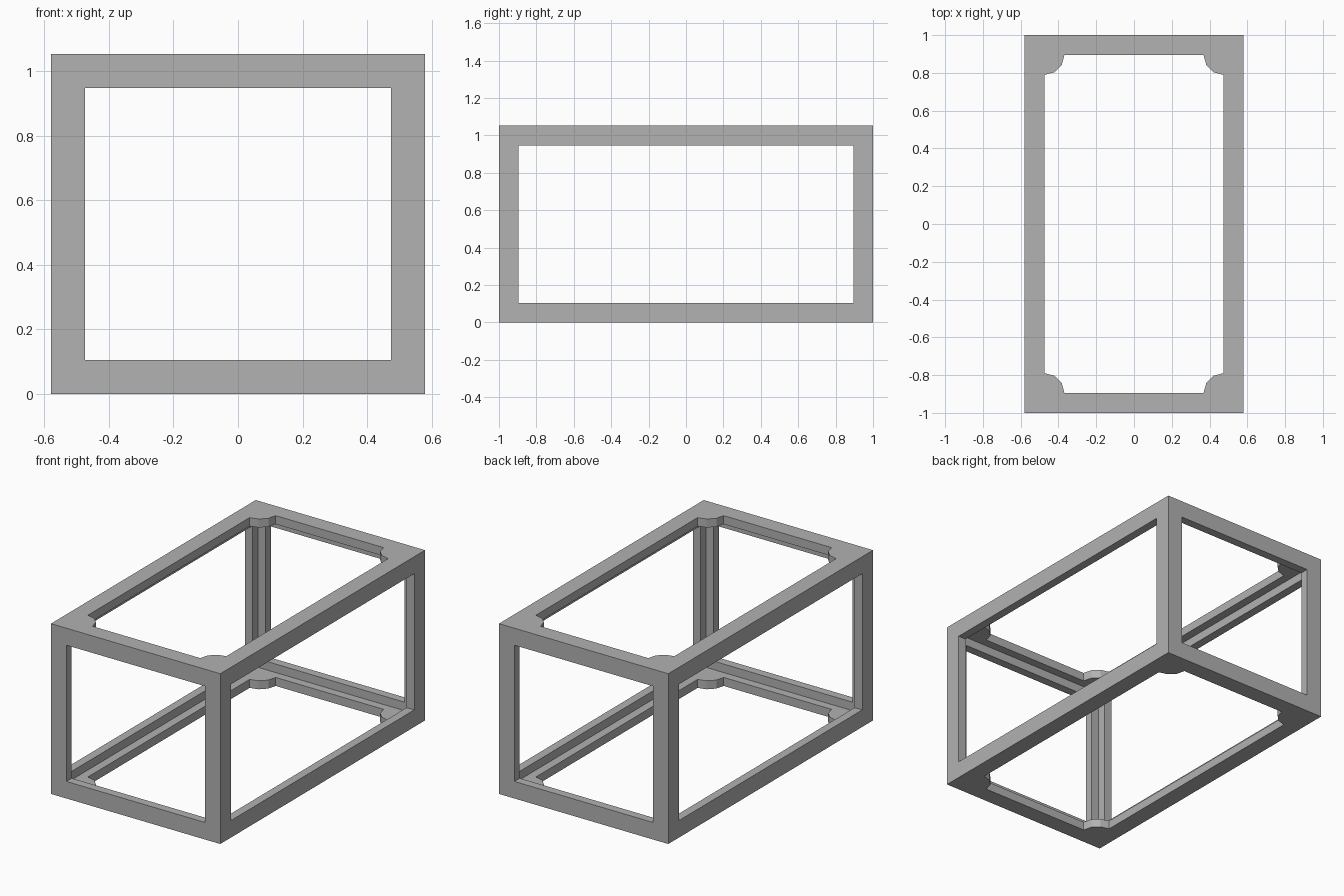
import bpy, math

if "Cube" in bpy.data.objects:
    bpy.data.objects.remove(bpy.data.objects["Cube"])

U = 2 / 19                       # bar width
T = U / 2                        # wall thickness of the angle bars
X, Y, H = 5.5 * U, 9.5 * U, 10 * U   # half width, half length, height

grey = bpy.data.materials.new("plain_grey")
grey.diffuse_color = (0.445, 0.445, 0.445, 1)
grey.use_nodes = True
grey.node_tree.nodes["Principled BSDF"].inputs["Base Color"].default_value = grey.diffuse_color


def prism(name, outline, z0, z1):
    """Closed solid from a counterclockwise outline, z0 to z1."""
    n = len(outline)
    verts = [(x, y, z) for z in (z0, z1) for x, y in outline]
    faces = [list(range(n))[::-1], list(range(n, 2 * n))]
    faces += [[i, (i + 1) % n, n + (i + 1) % n, n + i] for i in range(n)]
    mesh = bpy.data.meshes.new(name)
    mesh.from_pydata(verts, [], faces)
    mesh.update()
    mesh.materials.append(grey)
    obj = bpy.data.objects.new(name, mesh)
    bpy.context.scene.collection.objects.link(obj)
    return obj


def rect(x, y):
    return [(-x, -y), (x, -y), (x, y), (-x, y)]


# Top and bottom opening: rectangle with rounded gussets bulging in at each corner
opening = []
for sx, sy in ((-1, -1), (1, -1), (1, 1), (-1, 1)):
    arc = [(sx * (X - U - U * math.cos(math.radians(a))),
            sy * (Y - U - U * math.sin(math.radians(a)))) for a in (90, 60, 30, 0)]
    opening += arc if sx * sy > 0 else arc[::-1]

# Outer block hollowed into a frame of angle bars
frame = prism("angle_bar_frame", rect(X, Y), 0, H)
cutters = [
    prism("cavity_cutter", rect(X - T, Y - T), T, H - T),
    prism("side_window_cutter", rect(X + U, Y - U), U, H - U),
    prism("end_window_cutter", rect(X - U, Y + U), U, H - U),
    prism("top_bottom_cutter", opening, -U, H + U),
]
for cutter in cutters:
    cutter.hide_render = True
    mod = frame.modifiers.new(cutter.name, "BOOLEAN")
    mod.operation = "DIFFERENCE"
    mod.solver = "EXACT"
    mod.object = cutter

# Bake the cuts into the frame, then drop the cutters
bpy.context.view_layer.update()
evaluated = frame.evaluated_get(bpy.context.evaluated_depsgraph_get())
baked = bpy.data.meshes.new_from_object(evaluated)
frame.modifiers.clear()
frame.data = baked
for cutter in cutters:
    bpy.data.objects.remove(cutter, do_unlink=True)
